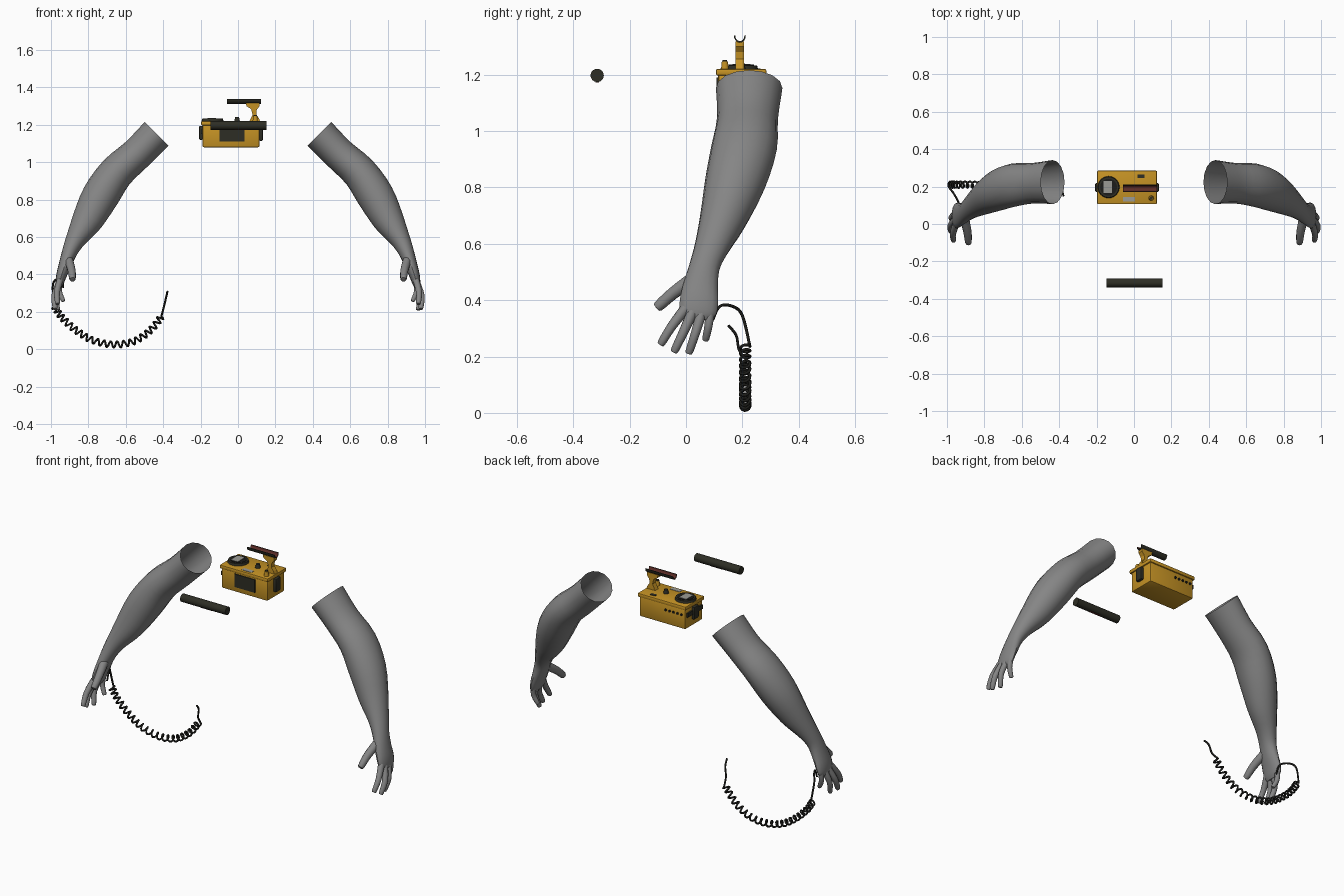
import bpy, bmesh, math
from mathutils import Vector

if "Cube" in bpy.data.objects:
    bpy.data.objects.remove(bpy.data.objects["Cube"])


def mat(name, rgb):
    m = bpy.data.materials.new(name)
    m.diffuse_color = (*rgb, 1)
    m.use_nodes = True
    m.node_tree.nodes["Principled BSDF"].inputs["Base Color"].default_value = m.diffuse_color
    return m


GREY = mat("skin_grey", (0.235, 0.235, 0.235))
YELLOW = mat("mustard_yellow", (0.56, 0.29, 0.018))
DARK = mat("dark_olive", (0.027, 0.027, 0.018))
RED = mat("dark_red", (0.11, 0.026, 0.02))
BLACK = mat("wire_black", (0.012, 0.012, 0.01))
LABEL = mat("label_grey", (0.33, 0.33, 0.30))


def finish(name, bm, *mats, smooth=True):
    bmesh.ops.recalc_face_normals(bm, faces=bm.faces)
    me = bpy.data.meshes.new(name)
    bm.to_mesh(me)
    bm.free()
    for m in mats:
        me.materials.append(m)
    ob = bpy.data.objects.new(name, me)
    bpy.context.collection.objects.link(ob)
    if smooth:
        bpy.ops.object.select_all(action='DESELECT')
        ob.select_set(True)
        bpy.context.view_layer.objects.active = ob
        bpy.ops.object.shade_smooth_by_angle(angle=math.radians(40))
    return ob


def spline(keys, steps):
    """Catmull-Rom samples through tuples of any length."""
    out, n = [], len(keys)
    for i in range(n - 1):
        a, b, c, d = (keys[max(0, min(n - 1, i + k))] for k in (-1, 0, 1, 2))
        for s in range(steps):
            t = s / steps
            out.append([0.5 * (2 * q + (r - p) * t + (2 * p - 5 * q + 4 * r - w) * t * t
                               + (3 * q - p - 3 * r + w) * t ** 3)
                        for p, q, r, w in zip(a, b, c, d)])
    return out + [list(keys[-1])]


def loft(name, keys, sides, steps, cap_start, material):
    """Elliptic sections (x, y, z, half depth, half width) skinned along a path."""
    pts = spline(keys, steps)
    bm, rings = bmesh.new(), []
    for i, p in enumerate(pts):
        a, b = pts[max(i - 1, 0)], pts[min(i + 1, len(pts) - 1)]
        t = (Vector(b[:3]) - Vector(a[:3])).normalized()
        if i == 0 and not cap_start:
            t = Vector((0.707, 0, -0.707))
        u = (Vector((0, 1, 0)) - t * t.y).normalized()
        v = t.cross(u)
        rings.append([bm.verts.new(Vector(p[:3])
                      + u * p[3] * math.cos(2 * math.pi * k / sides)
                      + v * p[4] * math.sin(2 * math.pi * k / sides)) for k in range(sides)])
    for r, s in zip(rings, rings[1:]):
        for k in range(sides):
            bm.faces.new((r[k], r[(k + 1) % sides], s[(k + 1) % sides], s[k]))
    bm.faces.new(rings[-1])
    if cap_start:
        bm.faces.new(rings[0])
    return finish(name, bm, material)


def box(name, lo, hi, material, bevel=0.0):
    bm = bmesh.new()
    bmesh.ops.create_cube(bm, size=1)
    for v in bm.verts:
        v.co = [(a + b) / 2 + c * (b - a) for a, b, c in zip(lo, hi, v.co)]
    if bevel:
        bmesh.ops.bevel(bm, geom=bm.edges[:], offset=bevel, segments=2, affect='EDGES', profile=0.5)
    return finish(name, bm, material, smooth=bevel > 0)


def cyl(name, center, r, depth, material, axis='Z', sides=24, r2=None):
    bm = bmesh.new()
    bmesh.ops.create_cone(bm, cap_ends=True, segments=sides, radius1=r,
                          radius2=r if r2 is None else r2, depth=depth)
    for v in bm.verts:
        x, y, z = v.co
        off = {'Z': (x, y, z), 'X': (z, x, y), 'Y': (x, z, y)}[axis]
        v.co = Vector(center) + Vector(off)
    return finish(name, bm, material)


def mirrored(ob):
    ob.modifiers.new("mirror", 'MIRROR')


# Arms: open at the shoulder end, running down through the wrist into the palm
mirrored(loft("arm", [
    (.435, .224, 1.152, .118, .09), (.54, .218, 1.045, .108, .088),
    (.65, .207, .945, .116, .094), (.735, .175, .82, .108, .099),
    (.805, .132, .69, .084, .083), (.866, .092, .59, .062, .055),
    (.90, .066, .52, .054, .041), (.925, .052, .45, .062, .034),
    (.944, .046, .395, .068, .028), (.954, .043, .352, .064, .021),
    (.957, .043, .33, .045, .012)], 16, 3, False, GREY))

# Thumb and fingers: root, middle and tip positions
digits = {
    "thumb": ((.905, .025, .475), (.89, -.045, .425), (.885, -.098, .378), .022),
    "index_finger": ((.952, -.002, .37), (.968, -.052, .305), (.965, -.087, .248), .0165),
    "middle_finger": ((.956, .024, .36), (.982, -.010, .285), (.978, -.040, .222), .0165),
    "ring_finger": ((.954, .056, .36), (.976, .034, .285), (.964, .012, .218), .016),
    "little_finger": ((.95, .086, .37), (.955, .08, .31), (.935, .070, .262), .0145),
}
for name, (a, b, c, r) in digits.items():
    end = [q + (q - p) * 0.12 for p, q in zip(b, c)]
    mirrored(loft(name, [(*a, r * 1.2, r * 1.1), (*b, r, r), (*c, r * .85, r * .8),
                         (*end, r * .35, r * .35)], 10, 3, True, GREY))

# Coiled cable: sagging helix with a loose lead at each end
axis = spline([(-.985, .235), (-.945, .175), (-.87, .105), (-.78, .05), (-.67, .026),
               (-.56, .042), (-.47, .10), (-.41, .175)], 40)
turns, coil = 22, []
for i, (x, z) in enumerate(axis):
    p, q = axis[max(i - 1, 0)], axis[min(i + 1, len(axis) - 1)]
    t = Vector((q[0] - p[0], q[1] - p[1])).normalized()
    a = 2 * math.pi * turns * i / (len(axis) - 1)
    s = .017 * math.sin(a)
    coil.append((x - t.y * s, .21 + .017 * math.cos(a), z + t.x * s))
lead_in = spline([(-.935, .095, .33), (-.94, .12, .378), (-.965, .165, .378),
                  (-.99, .20, .345), coil[0]], 5)
lead_out = spline([coil[-1], (-.398, .19, .22), (-.385, .178, .275), (-.377, .15, .31)], 5)
cu = bpy.data.curves.new("coiled_cable", 'CURVE')
cu.dimensions = '3D'
cu.bevel_depth, cu.bevel_resolution, cu.use_fill_caps = .0055, 1, True
path = lead_in[:-1] + coil + lead_out[1:]
sp = cu.splines.new('POLY')
sp.points.add(len(path) - 1)
for pt, co in zip(sp.points, path):
    pt.co = (*co, 1)
cu.materials.append(BLACK)
cable = bpy.data.objects.new("coiled_cable", cu)
bpy.context.collection.objects.link(cable)
bpy.ops.object.select_all(action='DESELECT')
cable.select_set(True)
bpy.context.view_layer.objects.active = cable
bpy.ops.object.convert(target='MESH')

# Loose probe tube
cyl("probe_tube", (.0025, -.315, 1.197), .0235, .299, DARK, 'X')
box("probe_window", (-.02, -.321, 1.172), (.05, -.309, 1.178), RED)

# Meter case and lid
box("case_body", (-.19, .114, 1.08), (.115, .278, 1.205), YELLOW, .008)
box("case_lid", (-.197, .106, 1.197), (.123, .285, 1.22), YELLOW, .006)
box("front_panel", (-.10, .108, 1.112), (.035, .116, 1.19), DARK)

# Round gauge on the lid
cyl("gauge_rim", (-.136, .197, 1.224), .06, .018, DARK, r2=.055)
cyl("gauge_face", (-.136, .197, 1.2335), .045, .003, BLACK)
box("gauge_scale", (-.162, .165, 1.234), (-.117, .229, 1.237), LABEL)

# Lid details
box("front_label", (-.06, .12, 1.218), (.005, .145, 1.222), LABEL)
box("rear_label", (.02, .245, 1.218), (.055, .265, 1.222), DARK)
cyl("selector_knob", (-.005, .196, 1.23), .016, .026, DARK, r2=.01, sides=16)
cyl("small_knob", (.092, .138, 1.232), .014, .03, YELLOW, r2=.011, sides=16)
cyl("small_knob_cap", (.092, .138, 1.249), .008, .006, DARK, sides=12)

# End latches and rear sockets
box("right_latch", (.112, .172, 1.115), (.133, .218, 1.195), DARK, .006)
box("left_latch", (-.208, .172, 1.12), (-.187, .218, 1.195), DARK, .006)
box("left_strap", (-.199, .125, 1.15), (-.187, .267, 1.175), DARK)
for i in range(5):
    cyl("rear_socket", (-.165 + i * .026, .279, 1.165), .007, .01, BLACK, 'Y', 10)

# Handle post: waisted outline extruded across the case
bm = bmesh.new()
outline = [(.058, 1.215), (.12, 1.215), (.112, 1.235), (.098, 1.255), (.1, 1.28),
           (.115, 1.30), (.115, 1.318), (.042, 1.318), (.045, 1.30), (.07, 1.285), (.078, 1.255)]
face = bm.faces.new([bm.verts.new((x, .176, z)) for x, z in outline])
ext = bmesh.ops.extrude_face_region(bm, geom=[face])
bmesh.ops.translate(bm, vec=(0, .03, 0),
                    verts=[g for g in ext['geom'] if isinstance(g, bmesh.types.BMVert)])
finish("handle_post", bm, YELLOW, smooth=False)

# Handle cradle: open half tube with a red lining
bm = bmesh.new()
arc = [math.pi * (1 + k / 10) for k in range(11)]
prof = [(.021, a) for a in arc] + [(.016, a) for a in reversed(arc)]
ends = [[bm.verts.new((x, .191 + r * math.cos(a), 1.338 + r * 1.2 * math.sin(a)))
         for r, a in prof] for x in (-.06, .122)]
n = len(prof)
for k in range(n):
    f = bm.faces.new((ends[0][k], ends[0][(k + 1) % n], ends[1][(k + 1) % n], ends[1][k]))
    f.material_index = int(11 <= k < n - 1)
for ring in ends:
    for k in range(10):
        bm.faces.new((ring[k], ring[k + 1], ring[n - 2 - k], ring[n - 1 - k]))
finish("handle_cradle", bm, DARK, RED)
